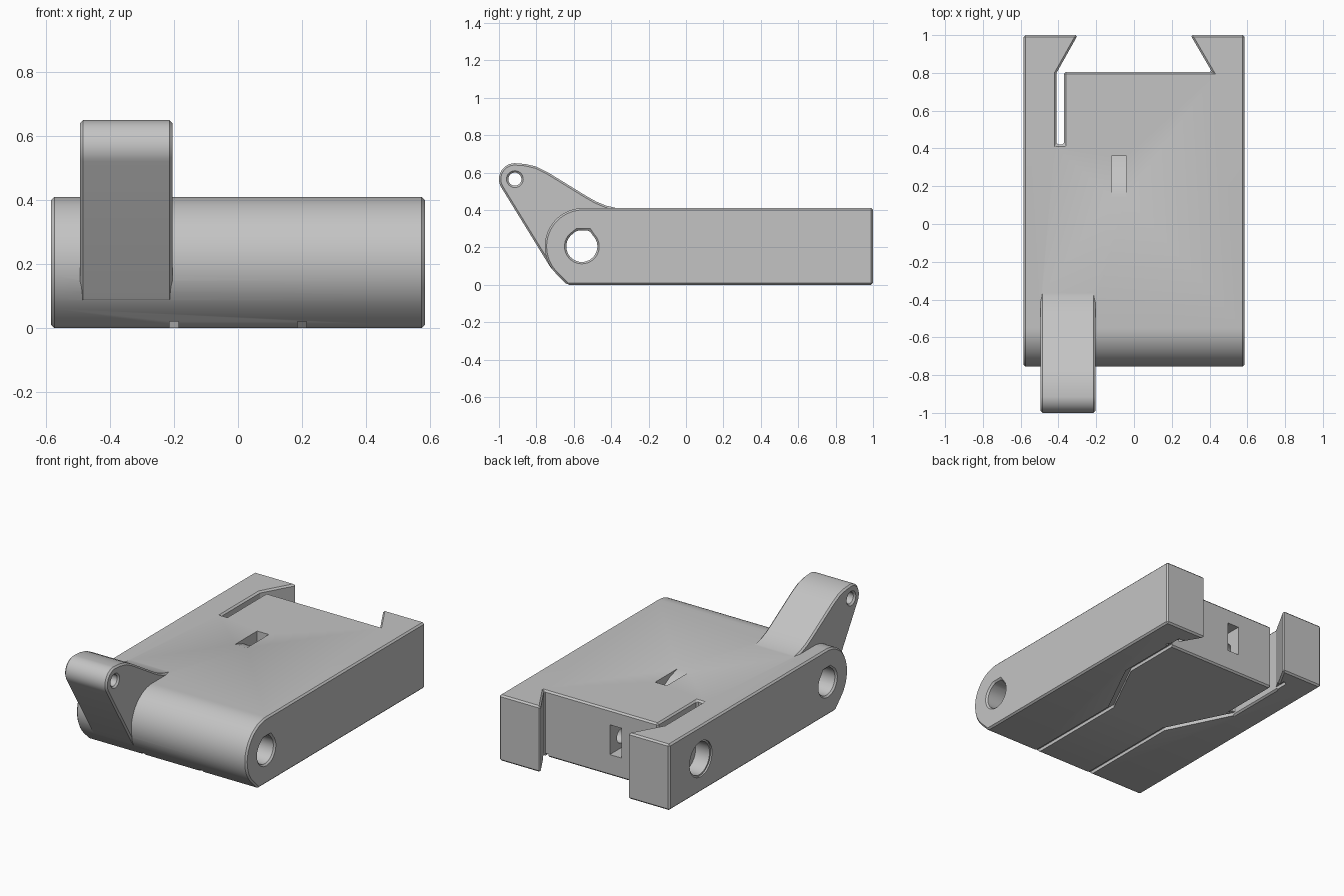
import bpy, bmesh
from math import sin, cos, radians
from mathutils import Vector

if "Cube" in bpy.data.objects:
    bpy.data.objects.remove(bpy.data.objects["Cube"])

grey = bpy.data.materials.new("plain grey")
grey.use_nodes = True
grey.diffuse_color = (0.55, 0.55, 0.55, 1)
grey.node_tree.nodes["Principled BSDF"].inputs["Base Color"].default_value = grey.diffuse_color


def arc(cy, cz, r, start, end, steps=16):
    """Points on an arc, angles in degrees."""
    angles = [radians(start + (end - start) * i / steps) for i in range(steps + 1)]
    return [(cy + r * cos(a), cz + r * sin(a)) for a in angles]


def prism(name, outline, axis, low, high):
    """Extrude an outline: (y, z) points along x, or (x, y) points along z."""
    bm = bmesh.new()
    place = (lambda p: (low, p[0], p[1])) if axis == "x" else (lambda p: (p[0], p[1], low))
    face = bm.faces.new([bm.verts.new(place(p)) for p in outline])
    extruded = bmesh.ops.extrude_face_region(bm, geom=[face])["geom"]
    shift = Vector((high - low, 0, 0) if axis == "x" else (0, 0, high - low))
    bmesh.ops.translate(bm, vec=shift, verts=[v for v in extruded if isinstance(v, bmesh.types.BMVert)])
    bmesh.ops.recalc_face_normals(bm, faces=bm.faces)
    mesh = bpy.data.meshes.new(name)
    bm.to_mesh(mesh)
    bm.free()
    mesh.materials.append(grey)
    obj = bpy.data.objects.new(name, mesh)
    bpy.context.collection.objects.link(obj)
    return obj


def apply(obj, mod):
    bpy.ops.object.select_all(action="DESELECT")
    obj.select_set(True)
    bpy.context.view_layer.objects.active = obj
    bpy.ops.object.modifier_apply(modifier=mod.name)


def combine(obj, other, operation="DIFFERENCE"):
    mod = obj.modifiers.new("combine", "BOOLEAN")
    mod.operation, mod.solver, mod.object = operation, "EXACT", other
    apply(obj, mod)
    bpy.data.objects.remove(other)


def chamfer(obj, width=0.01):
    mod = obj.modifiers.new("chamfer", "BEVEL")
    mod.width, mod.segments = width, 1
    mod.limit_method, mod.angle_limit = "ANGLE", radians(32)
    mod.use_clamp_overlap = False
    apply(obj, mod)


# Body: long block with a rounded front
W, H, R = 0.585, 0.41, 0.205
PY = -0.55
body = prism("body", [(1, 0), (1, H)] + arc(PY, R, R, 90, 225, 28) + [(-0.635, 0)], "x", -W, W)

# Dovetail mouth at the back, with the flexing slot beside one jaw
mouth = [(-0.27, 1.05), (-0.41, 0.8), (-0.41, 0.42), (-0.37, 0.42),
         (-0.37, 0.805), (0.413, 0.805), (0.27, 1.05)]
combine(body, prism("mouth_cutter", mouth, "z", -0.1, 0.6))

# Pivot hole with a flattened roof
roof = [(PY - 0.034, 0.29), (PY + 0.034, 0.29)]
hole = arc(PY - 0.007, R, 0.083, 135, 405, 28)
combine(body, prism("pivot_cutter", hole + roof[::-1], "x", -1, 1))
chamfer(body)

# Lever arm blending into the top of the body
EY, EZ = -0.915, 0.565
lever_outline = (arc(EY, EZ, 0.085, 212, 90, 18)
                 + [(-0.86, 0.646), (-0.80, 0.632), (-0.74, 0.602), (-0.53, 0.473),
                    (-0.48, 0.445), (-0.43, 0.424), (-0.38, 0.412), (-0.33, 0.405),
                    (-0.33, 0.34), (-0.66, 0.34), (-0.66, 0.08), (-0.715, 0.08), (-0.735, 0.11)])
lever = prism("lever", lever_outline, "x", -0.495, -0.205)
combine(lever, prism("pin_cutter", arc(EY, EZ, 0.035, 0, 345, 23), "x", -1, 1))
chamfer(lever)
combine(body, lever, "UNION")

# Clamp screw: counterbore in the jaw, then a narrow bore into the block
SY, SZ = 0.69, 0.205
for radius, low, high in ((0.11, -0.7, -0.575), (0.1, -0.7, -0.48), (0.045, -0.7, 0.15)):
    combine(body, prism("screw_cutter", arc(SY, SZ, radius, 0, 350, 35), "x", low, high))

# Channel from the back face, ramping up to the top
channel = [(0.9, 0.13), (0.9, 0.315), (0.36, 0.315), (0.36, 0.45), (0.10, 0.45),
           (0.14, 0.411), (0.22, 0.385), (0.30, 0.34), (0.38, 0.27), (0.44, 0.2), (0.48, 0.13)]
combine(body, prism("channel_cutter", channel, "x", -0.12, -0.04))

# Shallow grooves underneath, mirrored left and right
G = 0.014
for side in (1, -1):
    path = [(0.2, -0.9), (0.2, 0.03), (0.395, 0.42), (0.395, 0.9)]
    outline = [(side * (x - G), y + G / 2) for x, y in path]
    outline += [(side * (x + G), y - G / 2) for x, y in reversed(path)]
    combine(body, prism("groove_cutter", outline, "z", -0.05, 0.02))

# Smooth the curves, keep the edges sharp
body.name = "clamp_body_with_lever"
bpy.ops.object.select_all(action="DESELECT")
body.select_set(True)
bpy.context.view_layer.objects.active = body
bpy.ops.object.shade_smooth_by_angle(angle=radians(25))
